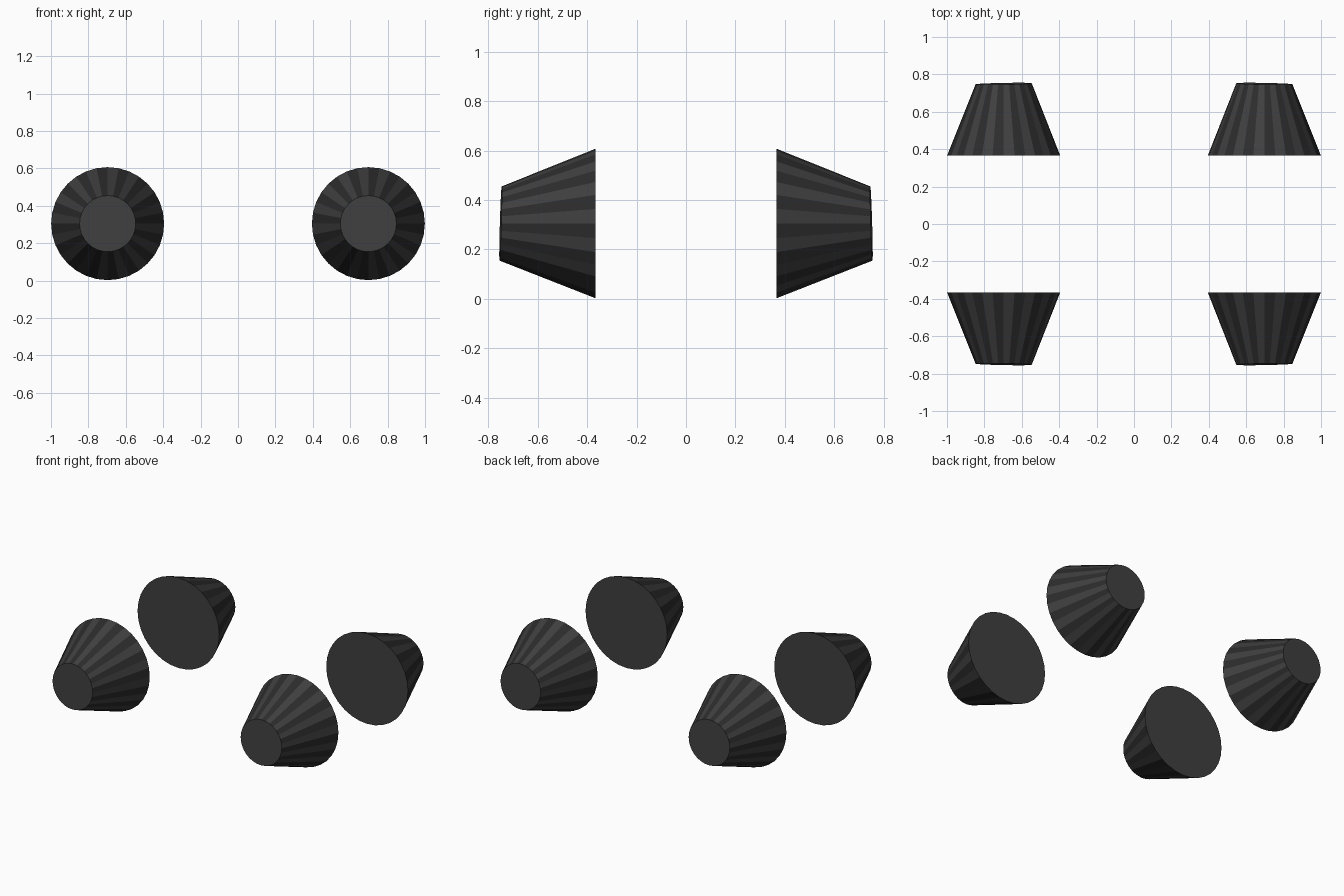
import bpy
import bmesh
from math import sin, cos, tau

if "Cube" in bpy.data.objects:
    bpy.data.objects.remove(bpy.data.objects["Cube"])

SIDES = 32
CX, CZ = 0.697, 0.305            # wheel centre
R_IN, R_OUT = 0.302, 0.15        # inner (wide) and outer (narrow) radii
Y_IN, Y_OUT = 0.367, 0.75


def material(name, v):
    m = bpy.data.materials.new(name)
    m.diffuse_color = (v, v, v, 1)
    m.use_nodes = True
    m.node_tree.nodes["Principled BSDF"].inputs["Base Color"].default_value = m.diffuse_color
    return m


light = material("rubber_light", 0.05)
dark = material("rubber_dark", 0.025)


def wheel(name, sx, sy):
    """Tapered wheel with alternating tread stripes and a slightly tilted outer face."""
    bm = bmesh.new()
    wide, narrow = [], []
    for i in range(SIDES):
        c, s = cos(tau * i / SIDES), sin(tau * i / SIDES)
        wide.append(bm.verts.new((sx * (CX + R_IN * c), sy * Y_IN, CZ + R_IN * s)))
        y = Y_OUT - 0.0045 * s - 0.003 * c
        narrow.append(bm.verts.new((sx * (CX + R_OUT * c), sy * y, CZ + R_OUT * s)))
    # tread stripes
    for i in range(SIDES):
        j = (i + 1) % SIDES
        f = bm.faces.new((wide[i], wide[j], narrow[j], narrow[i]))
        f.material_index = i % 2
    # end caps
    bm.faces.new(wide)
    bm.faces.new(narrow)
    bmesh.ops.recalc_face_normals(bm, faces=bm.faces)
    mesh = bpy.data.meshes.new(name)
    bm.to_mesh(mesh)
    bm.free()
    mesh.materials.append(light)
    mesh.materials.append(dark)
    bpy.context.collection.objects.link(bpy.data.objects.new(name, mesh))


for side, sx in (("left", -1), ("right", 1)):
    for end, sy in (("front", -1), ("back", 1)):
        wheel(f"{end}_{side}_wheel", sx, sy)
